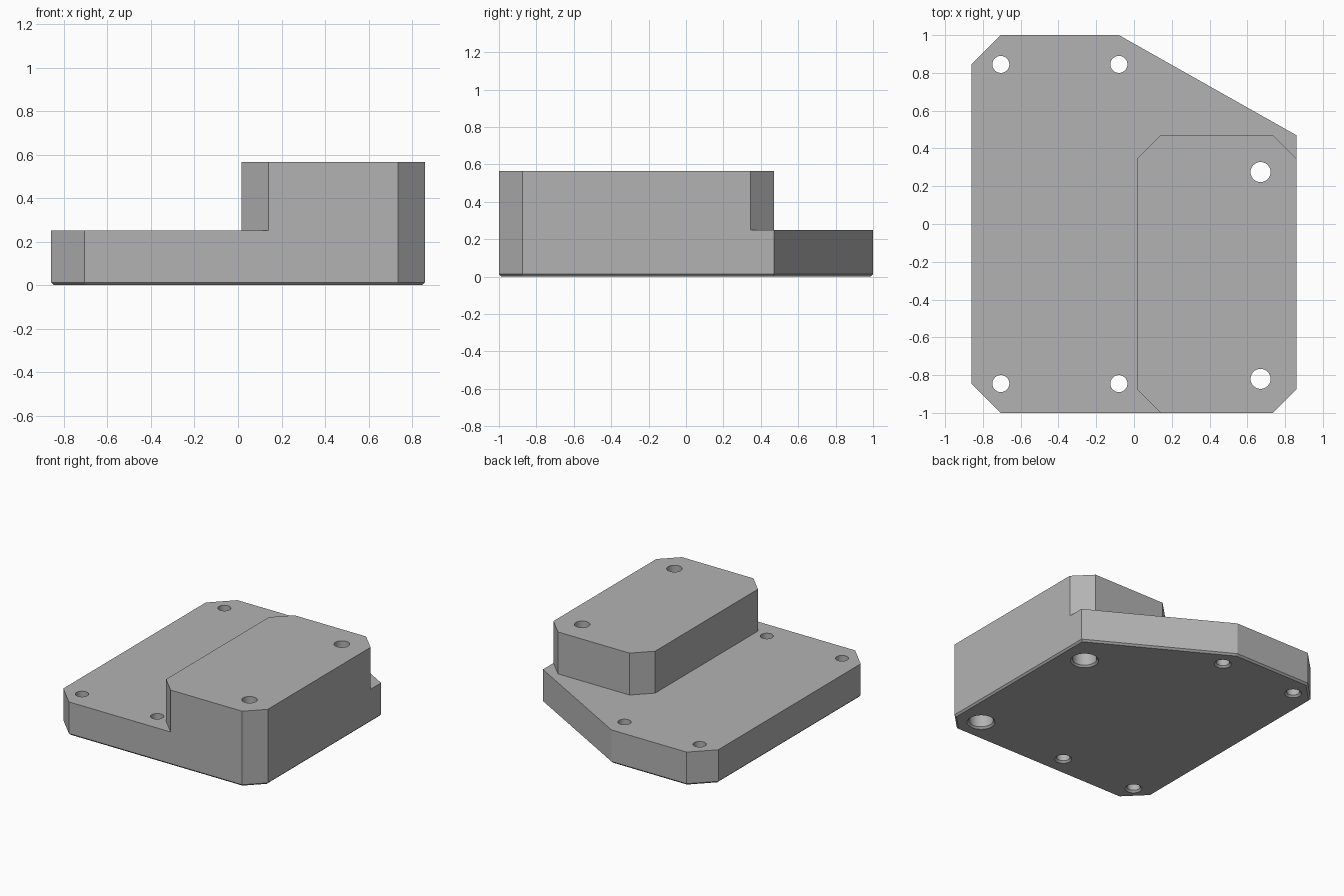
import bpy, bmesh, math

cube = bpy.data.objects.get("Cube")
if cube:
    bpy.data.objects.remove(cube, do_unlink=True)

BASE_TOP, BLOCK_TOP, BEVEL = 0.25, 0.565, 0.013
SEGMENTS = 40

grey = bpy.data.materials.new("plain grey")
grey.use_nodes = True
colour = (0.45, 0.45, 0.45, 1)
grey.diffuse_color = colour
grey.node_tree.nodes["Principled BSDF"].inputs["Base Color"].default_value = colour


def make_object(name, bm):
    bmesh.ops.recalc_face_normals(bm, faces=bm.faces)
    mesh = bpy.data.meshes.new(name)
    bm.to_mesh(mesh)
    bm.free()
    mesh.materials.append(grey)
    obj = bpy.data.objects.new(name, mesh)
    bpy.context.collection.objects.link(obj)
    return obj


def loft(name, rings):
    """Closed solid through stacked rings of equal length."""
    bm = bmesh.new()
    loops = [[bm.verts.new(p) for p in ring] for ring in rings]
    bm.faces.new(loops[0][::-1])
    bm.faces.new(loops[-1])
    for low, high in zip(loops, loops[1:]):
        for i in range(len(low)):
            j = (i + 1) % len(low)
            bm.faces.new((low[i], low[j], high[j], high[i]))
    return make_object(name, bm)


def inset(outline, d):
    """Move every edge of a counter-clockwise outline inward by d."""
    out = []
    for i, (x, y) in enumerate(outline):
        px, py = outline[i - 1]
        nx, ny = outline[(i + 1) % len(outline)]
        a = math.atan2(y - py, x - px)
        b = math.atan2(ny - y, nx - x)
        mid = a + ((b - a) % math.tau) / 2 + math.pi / 2
        reach = d / math.cos(((b - a) % math.tau) / 2)
        out.append((x + reach * math.cos(mid), y + reach * math.sin(mid)))
    return out


def at(outline, z):
    return [(x, y, z) for x, y in outline]


def drill(x, y, profile):
    """Round cutter with (radius, height) steps."""
    turn = [math.tau * i / SEGMENTS for i in range(SEGMENTS)]
    return loft("hole_cutter", [[(x + r * math.cos(t), y + r * math.sin(t), z)
                                 for t in turn] for r, z in profile])


def boolean(obj, other, operation):
    mod = obj.modifiers.new(operation.lower(), "BOOLEAN")
    mod.operation, mod.solver, mod.object = operation, "EXACT", other
    bpy.context.view_layer.objects.active = obj
    bpy.ops.object.modifier_apply(modifier=mod.name)
    bpy.data.objects.remove(other, do_unlink=True)


# Base plate with clipped corners and a bevelled lower edge
base = [(-0.705, -1), (0.735, -1), (0.86, -0.875), (0.86, 0.47),
        (-0.08, 1), (-0.705, 1), (-0.86, 0.845), (-0.86, -0.845)]
body = loft("mounting_body", [at(inset(base, BEVEL), 0), at(base, BEVEL),
                              at(base, BASE_TOP)])

# Raised block with clipped corners
block = [(0.14, -1), (0.735, -1), (0.86, -0.875), (0.86, 0.345),
         (0.735, 0.47), (0.14, 0.47), (0.015, 0.345), (0.015, -0.875)]
raised = loft("raised_block", [at(block, BASE_TOP), at(block, BLOCK_TOP)])
boolean(body, raised, "UNION")

# Merge the coplanar walls of plate and block
bm = bmesh.new()
bm.from_mesh(body.data)
bmesh.ops.remove_doubles(bm, verts=bm.verts, dist=0.0001)
bmesh.ops.dissolve_limit(bm, angle_limit=0.01, verts=bm.verts, edges=bm.edges)
bm.to_mesh(body.data)
bm.free()

# Small through holes in the plate
r = 0.045
for x in (-0.705, -0.08):
    for y in (-0.845, 0.845):
        boolean(body, drill(x, y, [(r + 2 * BEVEL, -BEVEL), (r, BEVEL),
                                   (r, BASE_TOP + 0.1)]), "DIFFERENCE")

# Screw holes through the block, counterbored from below
r, head = 0.053, 0.083
for y in (-0.82, 0.275):
    boolean(body, drill(0.67, y, [(head + 2 * BEVEL, -BEVEL), (head, BEVEL), (head, 0.3),
                                  (r, 0.3), (r, BLOCK_TOP + 0.1)]), "DIFFERENCE")

# Smooth bores, sharp edges elsewhere
bpy.ops.object.select_all(action="DESELECT")
body.select_set(True)
bpy.context.view_layer.objects.active = body
bpy.ops.object.shade_smooth_by_angle(angle=math.radians(20))
